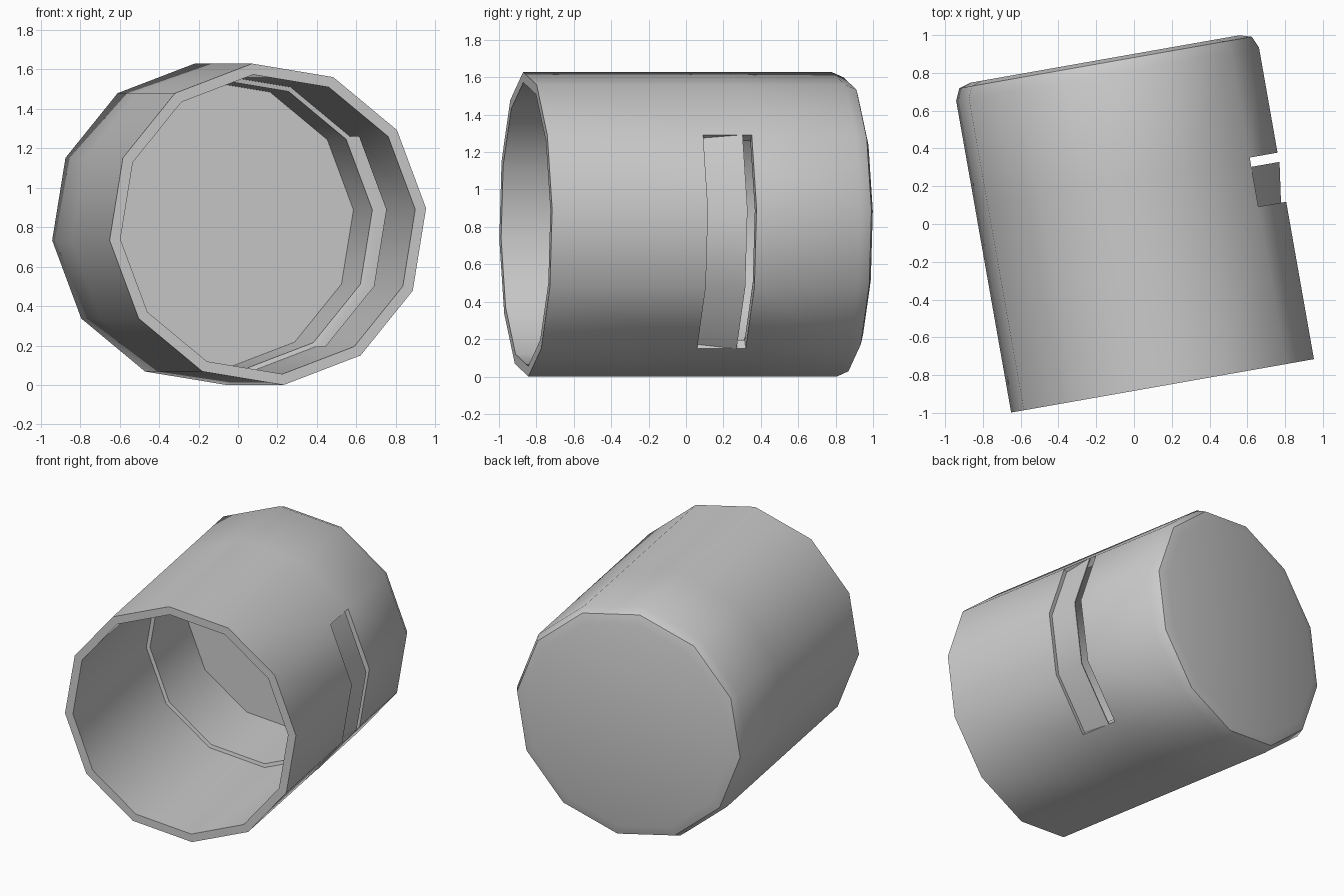
import bpy, bmesh, math
from mathutils import Matrix

if "Cube" in bpy.data.objects:
    bpy.data.objects.remove(bpy.data.objects["Cube"])

SIDES = 12
START = math.radians(-54.3)
PLACE = Matrix.Translation((0, 0, 0.814)) @ Matrix.Rotation(math.radians(10), 4, 'Z')


def ring(bm, t, r, count=SIDES):
    """Points around the cup axis (local y) at distance t."""
    out = []
    for i in range(count):
        a = START + i * math.tau / SIDES
        out.append(bm.verts.new((r * math.cos(a), t, r * math.sin(a))))
    return out


def finish(bm, name):
    bmesh.ops.recalc_face_normals(bm, faces=bm.faces)
    mesh = bpy.data.meshes.new(name)
    bm.to_mesh(mesh)
    bm.free()
    ob = bpy.data.objects.new(name, mesh)
    bpy.context.collection.objects.link(ob)
    ob.matrix_world = PLACE
    bpy.ops.object.select_all(action='DESELECT')
    ob.select_set(True)
    bpy.context.view_layer.objects.active = ob
    bpy.ops.object.shade_smooth_by_angle(angle=math.radians(36))
    return ob


# Cup wall: profile from back plate, along the outside, round the rim, to the inner floor
profile = [(0.887, 0.725), (0.868, 0.79), (0.805, 0.818), (0.24, 0.818), (-0.024, 0.818),
           (-0.87, 0.818), (-0.87, 0.762), (-0.024, 0.762), (0.24, 0.762),
           (0.245, 0.738), (0.78, 0.735)]
OUT_BACK, OUT_FRONT, IN_FRONT, IN_BACK = 3, 4, 7, 8
SLOT = 3  # number of sectors opened by the side slot

bm = bmesh.new()
rings = [ring(bm, t, r) for t, r in profile]
for k in range(len(rings) - 1):
    for i in range(SIDES):
        if i < SLOT and k in (OUT_BACK, IN_FRONT):
            continue
        j = (i + 1) % SIDES
        bm.faces.new((rings[k][i], rings[k][j], rings[k + 1][j], rings[k + 1][i]))
bm.faces.new(rings[0])
bm.faces.new(rings[-1])

# Cut faces of the side slot
for o, n in ((OUT_BACK, IN_BACK), (OUT_FRONT, IN_FRONT)):
    for i in range(SLOT):
        bm.faces.new((rings[o][i], rings[o][i + 1], rings[n][i + 1], rings[n][i]))
for i in (0, SLOT):
    bm.faces.new([rings[k][i] for k in (OUT_BACK, OUT_FRONT, IN_FRONT, IN_BACK)])
finish(bm, "cup_body")

# Thin tilted flap covering most of the slot
bm = bmesh.new()
loops = [ring(bm, t, r, SLOT + 1) for t, r in
         ((-0.024, 0.79), (0.19, 0.82), (0.19, 0.812), (-0.024, 0.782))]
for k in range(4):
    a, b = loops[k], loops[(k + 1) % 4]
    for i in range(SLOT):
        bm.faces.new((a[i], a[i + 1], b[i + 1], b[i]))
for i in (0, SLOT):
    bm.faces.new([l[i] for l in loops])
finish(bm, "slot_flap")
